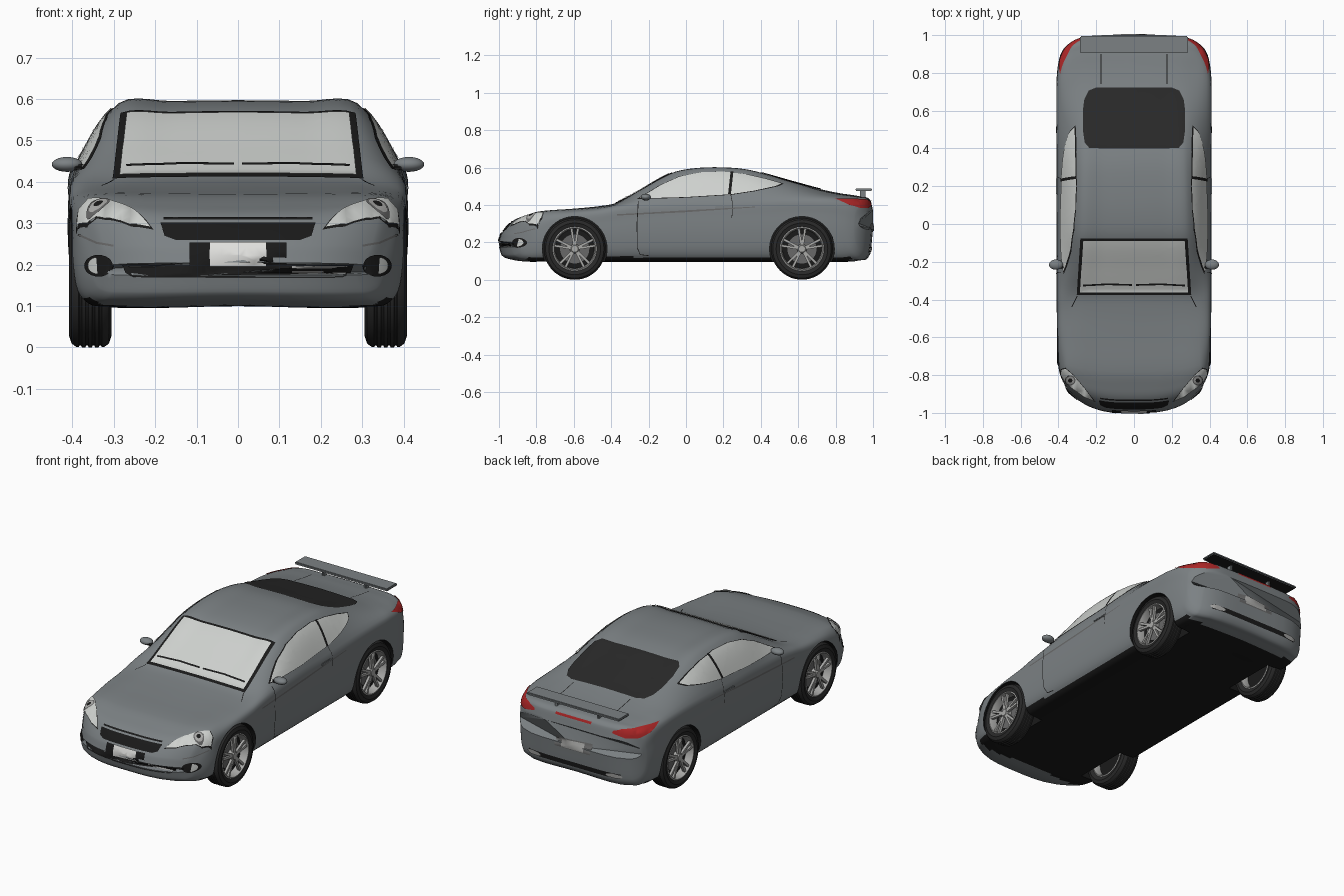
import bpy, bmesh, math
from mathutils import Vector, Matrix
from mathutils.bvhtree import BVHTree

if "Cube" in bpy.data.objects:
    bpy.data.objects.remove(bpy.data.objects["Cube"])


def material(name, *rgb):
    m = bpy.data.materials.new(name)
    m.use_nodes = True
    m.diffuse_color = (*rgb, 1)
    m.node_tree.nodes["Principled BSDF"].inputs["Base Color"].default_value = (*rgb, 1)
    return m


paint = material("grey paint", .2, .22, .23)
glass = material("pale glass", .62, .64, .62)
black = material("black trim", .01, .01, .01)
tint = material("dark glass", .022, .022, .022)
rubber = material("rubber", .022, .022, .022)
alloy = material("alloy", .4, .4, .39)
red = material("red lamp", .42, .02, .02)
white = material("plate white", .75, .75, .73)
steel = material("dull steel", .14, .14, .14)


def finish(name, bm, mats, mirror=False, angle=35):
    mesh = bpy.data.meshes.new(name)
    bm.to_mesh(mesh)
    bm.free()
    for m in mats:
        mesh.materials.append(m)
    mesh.shade_smooth()
    mesh.set_sharp_from_angle(angle=math.radians(angle))
    ob = bpy.data.objects.new(name, mesh)
    bpy.context.scene.collection.objects.link(ob)
    if mirror:
        ob.modifiers.new("Mirror", 'MIRROR').use_mirror_merge = False
    return ob


def curve_at(keys, pts, t):
    """Smooth curve through pts at parameter t."""
    last = len(keys) - 1
    i = max([k for k in range(last) if keys[k] <= t + 1e-9] or [0])

    def slope(k):
        a, b = max(k - 1, 0), min(k + 1, last)
        return (pts[b] - pts[a]) / (keys[b] - keys[a])
    h = keys[i + 1] - keys[i]
    s = (t - keys[i]) / h
    return (pts[i] * ((1 + 2 * s) * (1 - s) ** 2) + slope(i) * (h * s * (1 - s) ** 2)
            + pts[i + 1] * (s * s * (3 - 2 * s)) + slope(i + 1) * (h * s * s * (s - 1)))


def refine(keys, n):
    return [a + (b - a) * j / n for a, b in zip(keys, keys[1:]) for j in range(n)] + [keys[-1]]


# Body stations: y, half width, sill z, belt z, roof half width, roof edge z, centre z
STATIONS = [
    (-1, .33, .175, .19, .3, .2, .205), (-.985, .35, .13, .21, .32, .24, .25),
    (-.93, .38, .108, .27, .34, .315, .312), (-.86, .395, .1, .315, .35, .347, .343),
    (-.78, .4, .1, .333, .35, .364, .366), (-.6, .407, .1, .355, .34, .376, .38),
    (-.46, .408, .1, .37, .325, .387, .394), (-.37, .408, .1, .388, .312, .406, .412),
    (-.26, .408, .1, .405, .305, .463, .469), (-.08, .408, .1, .415, .293, .558, .567),
    (.03, .408, .1, .42, .29, .583, .591), (.18, .408, .1, .42, .287, .59, .597),
    (.34, .409, .1, .428, .283, .576, .586), (.55, .41, .1, .435, .28, .518, .53),
    (.72, .41, .1, .433, .285, .472, .484), (.82, .408, .1, .428, .295, .453, .463),
    (.93, .4, .108, .41, .315, .438, .446), (.985, .388, .14, .375, .315, .42, .427),
    (1, .375, .27, .33, .3, .365, .37)]
KEYS = [s[0] for s in STATIONS]
ROWS = [Vector(s[1:]) for s in STATIONS]


def half_section(y):
    w, zb, zs, wr, zr, zt = curve_at(KEYS, ROWS, y)
    h = zs - zb
    pts = [Vector(p) for p in (
        (0, zb), (.86 * w, zb), (.96 * w, zb + .12 * h), (w, zb + .4 * h), (w, zb + .75 * h),
        (.975 * w, zs), (wr, zr), (.55 * wr, zr + .7 * (zt - zr)), (0, zt))]
    keys = [0]
    for a, b in zip(pts, pts[1:]):
        keys.append(keys[-1] + max((b - a).length, 1e-4))
    return [curve_at(keys, pts, t) for t in refine(keys, 5)]


def bowed(x, y):
    """Round the nose and tail in plan."""
    x = abs(x)
    fade = max(0, (abs(y) - .5) / .5) ** 2
    return y + fade * (2.6 * x ** 3 if y < 0 else -27 * x ** 6)


bm = bmesh.new()
rings = []
for y in refine(KEYS, 5):
    half = half_section(y)
    ring = half + [Vector((-p.x, p.y)) for p in half[-2:0:-1]]
    rings.append([bm.verts.new((p.x, bowed(p.x, y), p.y)) for p in ring])
for a, b in zip(rings, rings[1:]):
    for i in range(len(a)):
        j = (i + 1) % len(a)
        bm.faces.new((a[i], a[j], b[j], b[i]))
for ring in (rings[0], rings[-1]):
    bm.faces.new(ring)
bmesh.ops.recalc_face_normals(bm, faces=bm.faces)
SHELL = BVHTree.FromBMesh(bm)
body = finish("body", bm, [paint, black])

# Wheel arches cut from the body
AXLES, HUB_Z, ARCH = (-.595, .62), .165, .173
bm = bmesh.new()
for y in AXLES:
    for x in (-.39, .39):
        bmesh.ops.create_cone(bm, cap_ends=True, segments=64, radius1=ARCH, radius2=ARCH, depth=.24,
                              matrix=Matrix.Translation((x, y, HUB_Z)) @ Matrix.Rotation(math.pi / 2, 4, 'Y'))
cutter = finish("arch_cutter", bm, [])
cutter.hide_render = True
mod = body.modifiers.new("Arches", 'BOOLEAN')
mod.object, mod.solver = cutter, 'EXACT'
cut = bpy.data.meshes.new_from_object(body.evaluated_get(bpy.context.evaluated_depsgraph_get()))
body.modifiers.clear()
body.data = cut
bpy.data.objects.remove(cutter)
for f in cut.polygons:
    c = f.center
    arch = any(math.hypot(c.y - y, c.z - HUB_Z) < ARCH + .001 for y in AXLES)
    floor = f.normal.z < -.6 and c.z < .2 and -.85 < c.y < .88
    f.material_index = 1 if arch or floor else 0
cut.set_sharp_from_angle(angle=math.radians(40))

# Thin plates laid onto the body: frame = (u axis, v axis, projection direction)
X, Y, Z = Vector((1, 0, 0)), Vector((0, 1, 0)), Vector((0, 0, 1))
FRONT, BACK, TOP, SIDE = (X, Z, Y), (X, Z, -Y), (X, Y, -Z), (Y, Z, -X)
CORNER = ((Y - X).normalized(), Z, -(X + Y).normalized())


def plate(name, outline, frame, mat, lift=.003, mirror=False, step=.02):
    u, v, d = frame
    bm = bmesh.new()
    face = bm.faces.new([bm.verts.new((a, b, 0)) for a, b in outline])
    bmesh.ops.triangulate(bm, faces=[face])
    for axis in (0, 1):
        vals = [p[axis] for p in outline]
        normal = (X, Y)[axis]
        for k in range(math.ceil(min(vals) / step), math.floor(max(vals) / step) + 1):
            bmesh.ops.bisect_plane(bm, geom=bm.verts[:] + bm.edges[:] + bm.faces[:],
                                   plane_co=normal * (k * step), plane_no=normal)
    missed = []
    for p in bm.verts:
        hit, n, _, _ = SHELL.ray_cast(u * p.co.x + v * p.co.y - d * 3, d)
        if hit is None:
            missed.append(p)
        else:
            p.co = hit + n * lift
    bmesh.ops.delete(bm, geom=missed, context='VERTS')
    bm.normal_update()
    bmesh.ops.reverse_faces(bm, faces=[f for f in bm.faces if f.normal.dot(d) > 0])
    return finish(name, bm, [mat], mirror, 60)


def grown(outline, f):
    c = sum((Vector(p) for p in outline), Vector((0, 0))) / len(outline)
    return [c + (Vector(p) - c) * f for p in outline]


def both(half):
    return half + [(-x, y) for x, y in reversed(half)]


def bar(x, z0, z1):
    return [(-x, z0), (x, z0), (x, z1), (-x, z1)]


def oval(cx, cy, rx, ry, start=0, turn=2 * math.pi, n=24):
    return [(cx + rx * math.cos(start + turn * i / n), cy + ry * math.sin(start + turn * i / n)) for i in range(n)]


def line(name, pts, frame, width=.004, mirror=True, mat=black):
    pts = [Vector(p) for p in pts]
    left, right = [], []
    for i, p in enumerate(pts):
        t = (pts[min(i + 1, len(pts) - 1)] - pts[max(i - 1, 0)]).normalized()
        side = Vector((-t.y, t.x)) * width / 2
        left.append(p + side)
        right.append(p - side)
    plate(name, left + right[::-1], frame, mat, .002, mirror)


# Glazing
plate("windscreen_frame", both([(.303, -.375), (.283, -.075)]), TOP, black, .003)
plate("windscreen", both([(.286, -.36), (.268, -.088)]), TOP, glass, .006)
line("wiper", [(.01, -.322), (.14, -.318), (.27, -.325)], TOP, .009, mat=black)
bpy.data.objects["wiper"].location.z = .008
plate("rear_window", both([(.235, .4), (.26, .43), (.27, .5), (.27, .6), (.262, .66), (.24, .705), (.2, .722)]),
      TOP, tint, .004)
side_glass = [(-.25, .432), (-.2, .462), (-.13, .505), (-.03, .55), (.08, .571), (.2, .575), (.32, .561),
              (.42, .538), (.51, .512), (.48, .498), (.36, .473), (.24, .455), (0, .44)]
plate("side_window_seal", grown(side_glass, 1.035), SIDE, black, .002, True)
plate("side_window", side_glass, SIDE, glass, .005, True)
plate("window_pillar", [(.225, .454), (.24, .454), (.253, .573), (.238, .573)], SIDE, black, .007, True)

# Seams and the side crease
line("door_front_seam", [(-.255, .42), (-.262, .3), (-.26, .17), (-.245, .135), (-.2, .13)], SIDE)
line("door_rear_seam", [(.24, .452), (.25, .4), (.245, .33)], SIDE, .003)
plate("side_crease", [(-.37, .343), (-.37, .35), (0, .371), (.37, .391), (.37, .387), (0, .361)],
      SIDE, steel, .002, True)
line("boot_seam", [(.175, .74), (.175, .9)], TOP)
line("bonnet_seam", [(.3, -.38), (.33, -.44)], TOP)

# Front lamps and grilles
lamp = [(.21, -.935), (.26, -.87), (.32, -.8), (.36, -.765), (.382, -.772), (.386, -.795),
        (.36, -.838), (.32, -.872), (.26, -.914)]
plate("headlamp_seal", grown(lamp, 1.06), TOP, black, .002, True)
plate("headlamp", lamp, TOP, glass, .005, True)
for r, m, up in ((.026, steel, .007), (.02, alloy, .008), (.011, black, .009)):
    plate("headlamp_lens", oval(.335, -.825, r, r), TOP, m, up, True)
plate("upper_grille", both([(.15, .258), (.177, .268), (.187, .3)]), FRONT, black)
line("grille_trim", [(-.18, .31), (.18, .31)], FRONT, .006, False)
plate("lower_grille", both([(.25, .17), (.272, .18), (.28, .2)]), FRONT, black)
for z in (.179, .191):
    plate("grille_slat", [(.13, z), (.26, z), (.265, z + .005), (.13, z + .005)], FRONT, alloy, .006, True)
plate("front_plate_holder", bar(.117, .197, .25), FRONT, black, .005)
plate("front_plate", bar(.068, .196, .25), FRONT, white, .008)
plate("fog_lamp_bezel", oval(.335, .197, .034, .026), FRONT, black, .003, True)
plate("fog_lamp", oval(.335, .197, .023, .02, -math.pi / 2, math.pi), FRONT, glass, .006, True)
line("bumper_crease", [(.385, .272), (.34, .252), (.3, .245)], FRONT, .005, mat=steel)

# Rear lamps and bumper
plate("tail_lamp", [(.285, .432), (.34, .4), (.4, .383), (.47, .383), (.53, .4), (.525, .412), (.48, .427), (.4, .43)],
      CORNER, red, .004, True)
plate("brake_lamp", bar(.11, .414, .426), BACK, red)
plate("rear_plate_recess", bar(.11, .245, .3), BACK, steel)
plate("rear_plate", bar(.068, .25, .295), BACK, alloy, .006)
plate("rear_grille", bar(.28, .15, .176), BACK, black)
plate("exhaust_tip", oval(.245, .163, .045, .012), BACK, alloy, .006, True)


def box(name, loc, size, mats, mirror=False, bevel=.004):
    bm = bmesh.new()
    bmesh.ops.create_cube(bm, size=1, matrix=Matrix.Translation(loc) @ Matrix.Diagonal((*size, 1)))
    bmesh.ops.bevel(bm, geom=bm.edges[:], offset=bevel, segments=2, affect='EDGES')
    bm.normal_update()
    if len(mats) > 1:
        for f in bm.faces:
            f.material_index = int(f.normal.z < -.5)
    return finish(name, bm, mats, mirror)


# Spoiler, handles and mirrors
box("spoiler", (0, .95, .482), (.57, .09, .014), [paint, black])
box("spoiler_post", (.13, .945, .455), (.014, .03, .05), [paint], True)
box("door_handle", (.404, .2, .386), (.016, .09, .014), [paint], True)
box("mirror_arm", (.375, -.225, .436), (.05, .022, .012), [black], True)
bm = bmesh.new()
bmesh.ops.create_uvsphere(bm, u_segments=24, v_segments=12, radius=1,
                          matrix=Matrix.Translation((.413, -.215, .442)) @ Matrix.Diagonal((.037, .027, .018, 1)))
finish("door_mirror", bm, [paint], True)


# Wheels, turned around the x axis
def lathe(name, profile, mat):
    bm = bmesh.new()
    vs = [bm.verts.new((x, 0, r)) for x, r in profile]
    es = [bm.edges.new(e) for e in zip(vs, vs[1:])]
    bmesh.ops.spin(bm, geom=vs + es, cent=(0, 0, 0), axis=X, angle=2 * math.pi, steps=48)
    bmesh.ops.remove_doubles(bm, verts=bm.verts[:], dist=1e-5)
    bmesh.ops.recalc_face_normals(bm, faces=bm.faces)
    return finish(name, bm, [mat])


grooves = [(x + dx, r) for x in (-.024, -.008, .008, .024) for dx, r in
           ((-.004, .165), (-.002, .161), (.002, .161), (.004, .165))]
parts = [
    lathe("tyre", [(-.043, .114), (-.051, .138), (-.045, .156), (-.034, .164)] + grooves
          + [(.034, .164), (.045, .156), (.051, .138), (.043, .114), (-.043, .114)], rubber),
    lathe("rim", [(-.043, .119), (-.047, .11), (-.03, .102), (.03, .106), (.047, .112), (.044, .12)], alloy),
    lathe("wheel_back", [(-.004, .104), (-.004, .0005), (.004, .0005), (.004, .104)], black),
    lathe("brake_disc", [(.005, .078), (.012, .078), (.012, .0005)], steel),
    lathe("hub", [(.043, .0005), (.043, .018), (.034, .026), (.01, .026)], alloy)]
bm = bmesh.new()
for k in range(5):
    for lean in (-.16, .16):
        bmesh.ops.create_cube(bm, size=1, matrix=Matrix.Rotation(k * math.tau / 5 + lean, 4, 'X')
                              @ Matrix.Translation((.033, 0, .064)) @ Matrix.Diagonal((.014, .013, .092, 1)))
parts.append(finish("spokes", bm, [alloy]))
for part in parts:
    base = part.name
    for end, y in zip(("front", "rear"), AXLES):
        for side, sx in (("left", 1), ("right", -1)):
            ob = bpy.data.objects.new(f"{end}_{side}_{base}", part.data)
            ob.location = (sx * .357, y, HUB_Z)
            ob.rotation_euler.z = 0 if sx > 0 else math.pi
            bpy.context.scene.collection.objects.link(ob)
    bpy.data.objects.remove(part)
